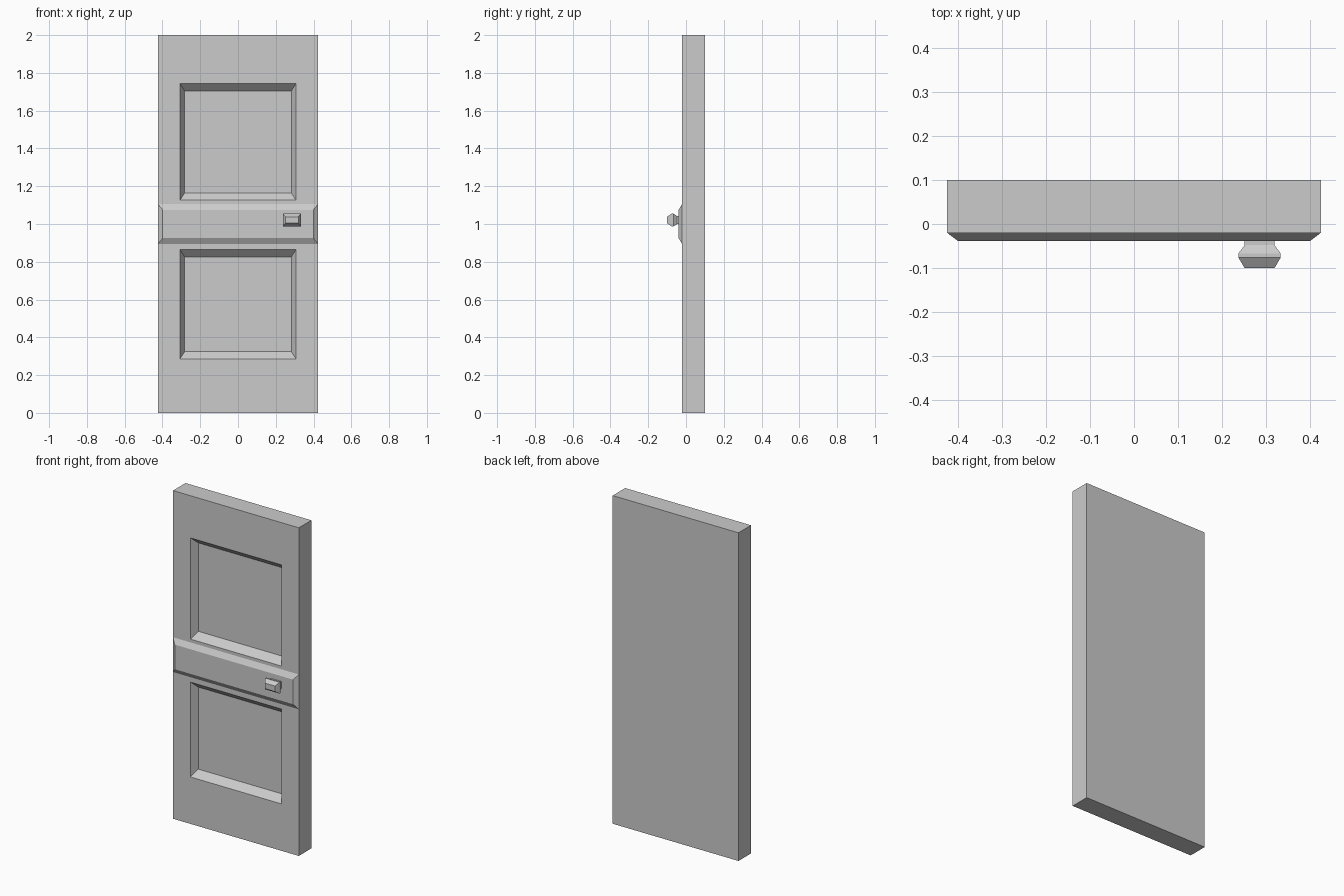
import bpy, bmesh

if "Cube" in bpy.data.objects:
    bpy.data.objects.remove(bpy.data.objects["Cube"])


def rect(bm, cx, cz, hx, hz, y):
    """Rectangular ring of vertices facing the front."""
    return [bm.verts.new((cx + sx * hx, y, cz + sz * hz))
            for sx, sz in ((-1, -1), (1, -1), (1, 1), (-1, 1))]


def loft(bm, rings):
    for a, b in zip(rings, rings[1:]):
        for i in range(4):
            j = (i + 1) % 4
            bm.faces.new((a[i], a[j], b[j], b[i]))


def finish(bm, name):
    bmesh.ops.recalc_face_normals(bm, faces=bm.faces)
    mesh = bpy.data.meshes.new(name)
    bm.to_mesh(mesh)
    bm.free()
    obj = bpy.data.objects.new(name, mesh)
    bpy.context.collection.objects.link(obj)
    return obj


def stack(name, cx, cz, sections):
    """Closed solid lofted through (half width, half height, y) sections."""
    bm = bmesh.new()
    rings = [rect(bm, cx, cz, *s) for s in sections]
    loft(bm, rings)
    bm.faces.new(rings[0])
    bm.faces.new(rings[-1])
    return finish(bm, name)


HALF_W, FRONT, BACK = 0.424, -0.02, 0.10
PANEL_HALF, BEVEL, DEPTH = 0.307, 0.025, 0.04
panels = ((0.286, 0.864), (1.126, 1.743))   # bottom and top of each recess

# door slab: one front strip per panel, with sloped recess, plus box sides
bm = bmesh.new()
for (z0, z1), (s0, s1) in zip(panels, ((0, 1), (1, 2))):
    cz, hz = (z0 + z1) / 2, (z1 - z0) / 2
    loft(bm, [rect(bm, 0, (s0 + s1) / 2, HALF_W, 0.5, BACK),
              rect(bm, 0, (s0 + s1) / 2, HALF_W, 0.5, FRONT),
              rect(bm, 0, cz, PANEL_HALF, hz, FRONT),
              inner := rect(bm, 0, cz, PANEL_HALF - BEVEL, hz - 0.039, FRONT + DEPTH)])
    bm.faces.new(inner)
# remove the internal wall where the halves meet, weld, and close the back
wall = [f for f in bm.faces if all(abs(v.co.z - 1) < 1e-5 for v in f.verts)]
bmesh.ops.delete(bm, geom=wall, context='FACES')
bmesh.ops.remove_doubles(bm, verts=bm.verts, dist=1e-4)
bmesh.ops.holes_fill(bm, edges=[e for e in bm.edges if e.is_boundary], sides=0)
bmesh.ops.dissolve_limit(bm, angle_limit=0.01, verts=bm.verts, edges=bm.edges)
finish(bm, "door_slab")

# raised lock rail across the middle
stack("lock_rail", 0, 1.0, [(HALF_W, 0.106, FRONT), (HALF_W - 0.025, 0.075, -0.039)])

# faceted knob
stack("door_knob", 0.285, 1.021, [
    (0.034, 0.022, -0.039), (0.034, 0.022, -0.048), (0.048, 0.034, -0.067),
    (0.048, 0.034, -0.076), (0.034, 0.017, -0.10)])
